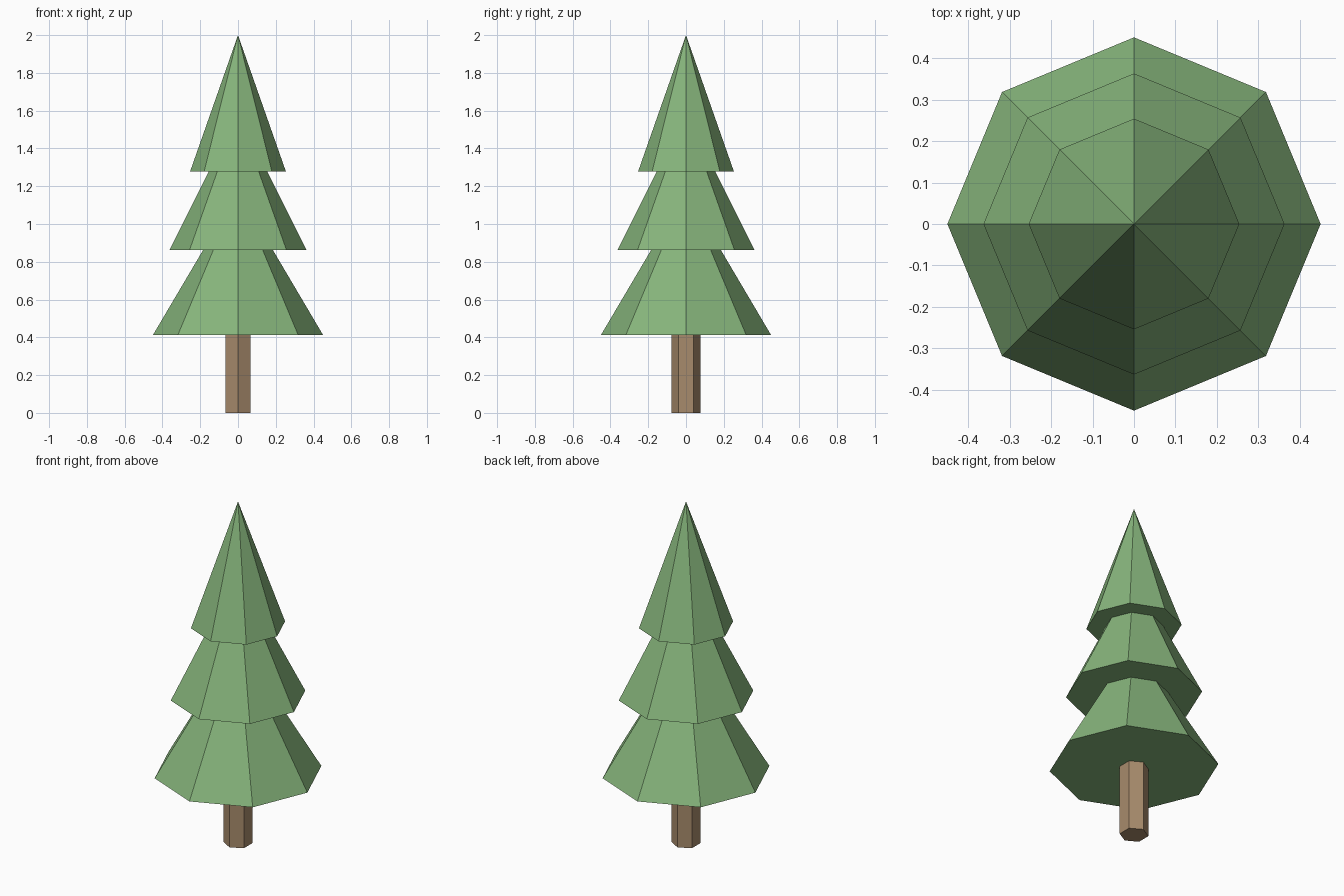
import bpy

if "Cube" in bpy.data.objects:
    bpy.data.objects.remove(bpy.data.objects["Cube"], do_unlink=True)


def material(name, color):
    mat = bpy.data.materials.new(name)
    mat.use_nodes = True
    mat.diffuse_color = color
    mat.node_tree.nodes["Principled BSDF"].inputs["Base Color"].default_value = color
    return mat


def tapered(name, sides, r_bottom, r_top, z_bottom, z_top, mat):
    """Flat-shaded cone or prism with a closed base, standing on z_bottom."""
    bpy.ops.mesh.primitive_cone_add(
        vertices=sides, radius1=r_bottom, radius2=r_top, depth=z_top - z_bottom,
        location=(0, 0, (z_bottom + z_top) / 2))
    obj = bpy.context.object
    obj.name = name
    obj.data.materials.append(mat)
    return obj


green = material("needle green", (0.24, 0.46, 0.20, 1))
brown = material("bark brown", (0.39, 0.26, 0.15, 1))

# Six-sided trunk, ending just inside the lowest branches
tapered("trunk", 6, 0.077, 0.077, 0, 0.45, brown)

# Three overlapping eight-sided tiers of branches
tiers = [("lower_branches", 0.45, 0.413, 1.175),
         ("middle_branches", 0.363, 0.862, 1.587),
         ("top_branches", 0.254, 1.277, 2.0)]
for name, radius, base, tip in tiers:
    tapered(name, 8, radius, 0, base, tip, green)
